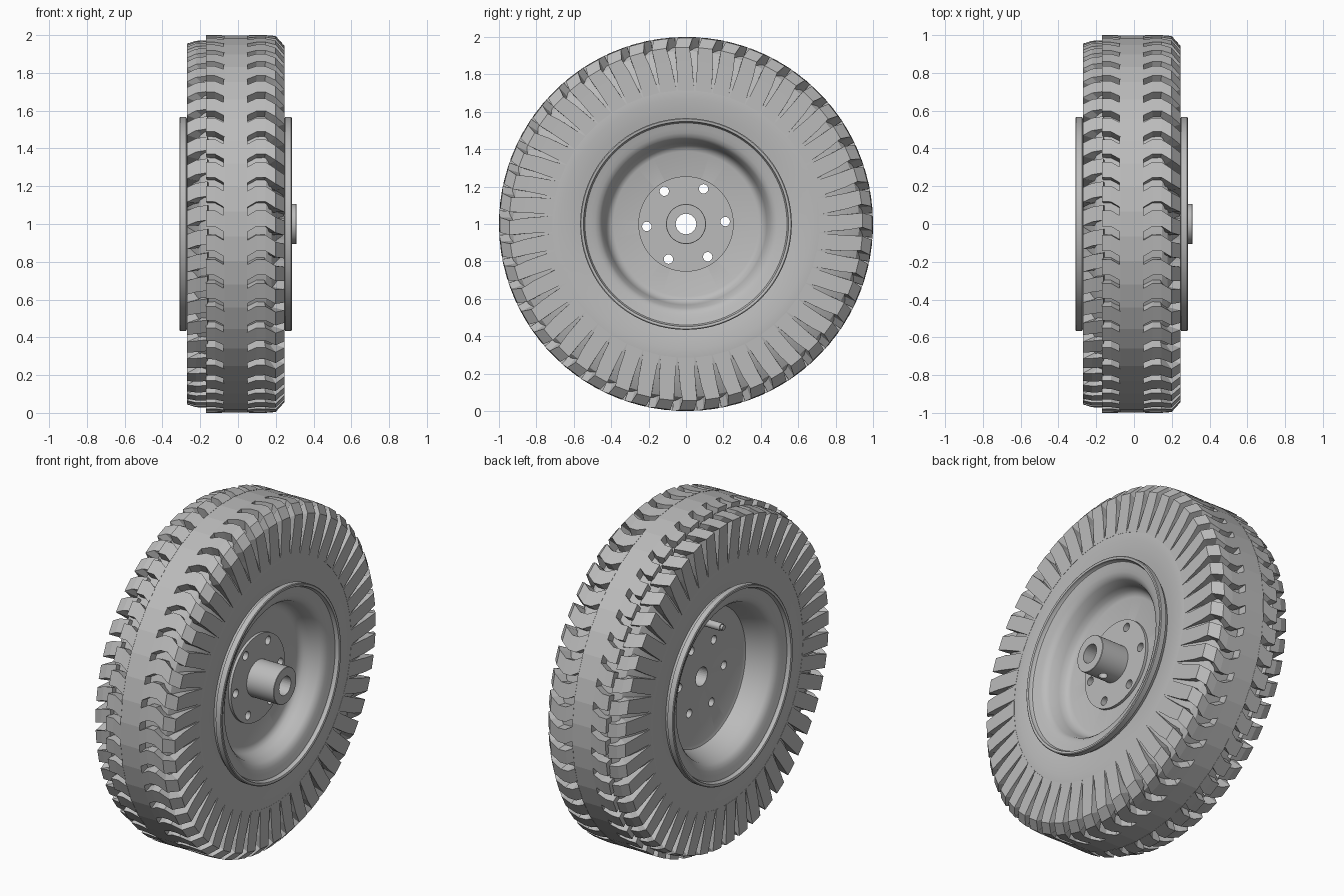
import bpy, bmesh, math
from mathutils import Vector, Matrix

old = bpy.data.objects.get("Cube")
if old:
    bpy.data.objects.remove(old)

MID = -0.0125          # middle plane of the tyre
LUGS = 48
PITCH = 2 * math.pi / LUGS

grey = bpy.data.materials.new("plain_grey")
grey.use_nodes = True
grey.diffuse_color = (0.5, 0.5, 0.5, 1)
grey.node_tree.nodes["Principled BSDF"].inputs["Base Color"].default_value = (0.5, 0.5, 0.5, 1)


def polar(x, r, a):
    """Point on the wheel; angle runs from the front upwards."""
    return Vector((x, -r * math.cos(a), 1 + r * math.sin(a)))


def finish(bm, name, smooth=None):
    bmesh.ops.recalc_face_normals(bm, faces=bm.faces)
    mesh = bpy.data.meshes.new(name)
    bm.to_mesh(mesh)
    bm.free()
    obj = bpy.data.objects.new(name, mesh)
    bpy.context.collection.objects.link(obj)
    mesh.materials.append(grey)
    if smooth:
        shade(obj, smooth)
    return obj


def shade(obj, angle):
    bpy.ops.object.select_all(action='DESELECT')
    obj.select_set(True)
    bpy.context.view_layer.objects.active = obj
    bpy.ops.object.shade_smooth_by_angle(angle=math.radians(angle))


def lathe(name, profile, segs, smooth=None, phase=0):
    """Spin a closed (x, radius) outline round the axle."""
    bm = bmesh.new()
    rings = [[bm.verts.new(polar(x, r, (i + phase) * 2 * math.pi / segs)) for x, r in profile]
             for i in range(segs)]
    n = len(profile)
    for i in range(segs):
        a, b = rings[i], rings[(i + 1) % segs]
        for j in range(n):
            k = (j + 1) % n
            if profile[j][1] or profile[k][1]:
                bm.faces.new((a[j], a[k], b[k], b[j]))
    bmesh.ops.remove_doubles(bm, verts=bm.verts, dist=1e-5)
    return finish(bm, name, smooth)


def rod(name, centre, radius, length, axis='X', segs=32):
    bm = bmesh.new()
    turn = Matrix.Rotation(math.pi / 2, 4, 'Y') if axis == 'X' else Matrix()
    bmesh.ops.create_cone(bm, cap_ends=True, segments=segs, radius1=radius, radius2=radius,
                          depth=length, matrix=Matrix.Translation(centre) @ turn)
    return finish(bm, name)


def cut(obj, cutters, smooth):
    for c in cutters:
        m = obj.modifiers.new("hole", 'BOOLEAN')
        m.operation, m.solver, m.object = 'DIFFERENCE', 'EXACT', c
    dg = bpy.context.evaluated_depsgraph_get()
    mesh = bpy.data.meshes.new_from_object(obj.evaluated_get(dg))
    obj.modifiers.clear()
    obj.data = mesh
    shade(obj, smooth)


def lugs(name, side, stations, shift=0):
    """Ring of tread blocks; station = outer d, outer r, inner d, inner r, offset, half width."""
    bm = bmesh.new()
    for i in range(LUGS):
        loops = []
        for od, orad, idp, irad, off, half in stations:
            a = (i + shift) * PITCH + off
            loops.append([bm.verts.new(polar(MID + side * d, r, a + w)) for d, r, w in
                          ((od, orad, -half), (od, orad, half), (idp, irad, half), (idp, irad, -half))])
        for p, q in zip(loops, loops[1:]):
            for j in range(4):
                k = (j + 1) % 4
                bm.faces.new((p[j], p[k], q[k], q[j]))
        bm.faces.new(loops[0])
        bm.faces.new(loops[-1])
    return finish(bm, name)


# Tyre carcass and raised centre band
half = [(0.235, 0.53), (0.25, 0.60), (0.2565, 0.67), (0.2565, 0.72),
        (0.246, 0.78), (0.222, 0.86), (0.19, 0.925), (0.16, 0.945)]
lathe("tyre_body", [(MID + d, r) for d, r in half] +
      [(MID - d, r) for d, r in reversed(half)], LUGS * 2, 30)
lathe("tread_band", [(MID + 0.063, 0.92), (MID + 0.063, 1), (MID - 0.063, 1), (MID - 0.063, 0.92)],
      LUGS, phase=0.5)

# Chevron tread blocks running over the shoulder and down the sidewall
tread = [(0.06, 1.0, 0.06, 0.92, 0, 0.043), (0.11, 1.0, 0.11, 0.92, 0.03, 0.043),
         (0.158, 1.0, 0.15, 0.92, 0.03, 0.042)]
side_wall = [(0.2575, 0.87, 0.19, 0.85, -0.012, 0.048), (0.2578, 0.715, 0.22, 0.72, 0, 0.061)]
left_shoulder = [(0.212, 0.996, 0.17, 0.92, -0.005, 0.041),
                 (0.2575, 0.945, 0.175, 0.90, -0.022, 0.041)]
right_shoulder = [(0.15, 0.972, 0.14, 0.92, 0.01, 0.041), (0.21, 0.97, 0.17, 0.92, 0, 0.041),
                  (0.2575, 0.955, 0.175, 0.90, -0.02, 0.041)]
lugs("left_tread_blocks", 1, tread + left_shoulder + side_wall)
lugs("right_tread_blocks", -1, tread)
lugs("right_shoulder_blocks", -1, right_shoulder + side_wall, 0.4)

# Dished rim with rolled flanges, a little deeper on the plain side
flange = [(0.15, 0.422), (0.18, 0.432), (0.232, 0.451), (0.25, 0.466), (0.26, 0.487), (0.266, 0.51),
          (0.274, 0.54), (0.282, 0.546), (0.295, 0.548),
          (0.2975, 0.553), (0.2975, 0.561), (0.294, 0.566), (0.262, 0.566), (0.258, 0.558), (0.20, 0.535)]


def dish(floor):
    return [(floor, 0), (floor, 0.388), (floor + 0.007, 0.405)] + flange


rim = lathe("rim", [(MID + d, r) for d, r in dish(0.128)] +
            [(MID - d, r) for d, r in reversed(dish(0.09))], 96, 35)

# Hub plate and axle sleeve
plate = lathe("hub_plate", [(0.10, 0), (0.10, 0.255), (0.132, 0.255), (0.132, 0)], 64)
sleeve = lathe("hub_sleeve", [(0.12, 0), (0.12, 0.107), (0.308, 0.107), (0.31, 0.105), (0.31, 0)], 48)

# Holes: axle bore, six bolts and a set screw
bore = rod("bore_cutter", (0, 0, 1), 0.055, 1)
bolts = [rod("bolt_cutter", polar(0, 0.21, math.radians(60 * i - 3.5)), 0.025, 1, segs=24)
         for i in range(6)]
screw = rod("screw_cutter", (0.22, 0, 0.9), 0.025, 0.2, 'Z', 24)
cut(rim, [bore] + bolts, 35)
cut(plate, [bore] + bolts, 35)
cut(sleeve, [bore, screw], 35)
for c in [bore, screw] + bolts:
    bpy.data.objects.remove(c)

# Valve stem on the plain side
shade(rod("valve_stem", (-0.14, 0, 1.33), 0.022, 0.19, segs=24), 35)
shade(rod("valve_tip", (-0.24, 0, 1.33), 0.015, 0.02, segs=24), 35)
